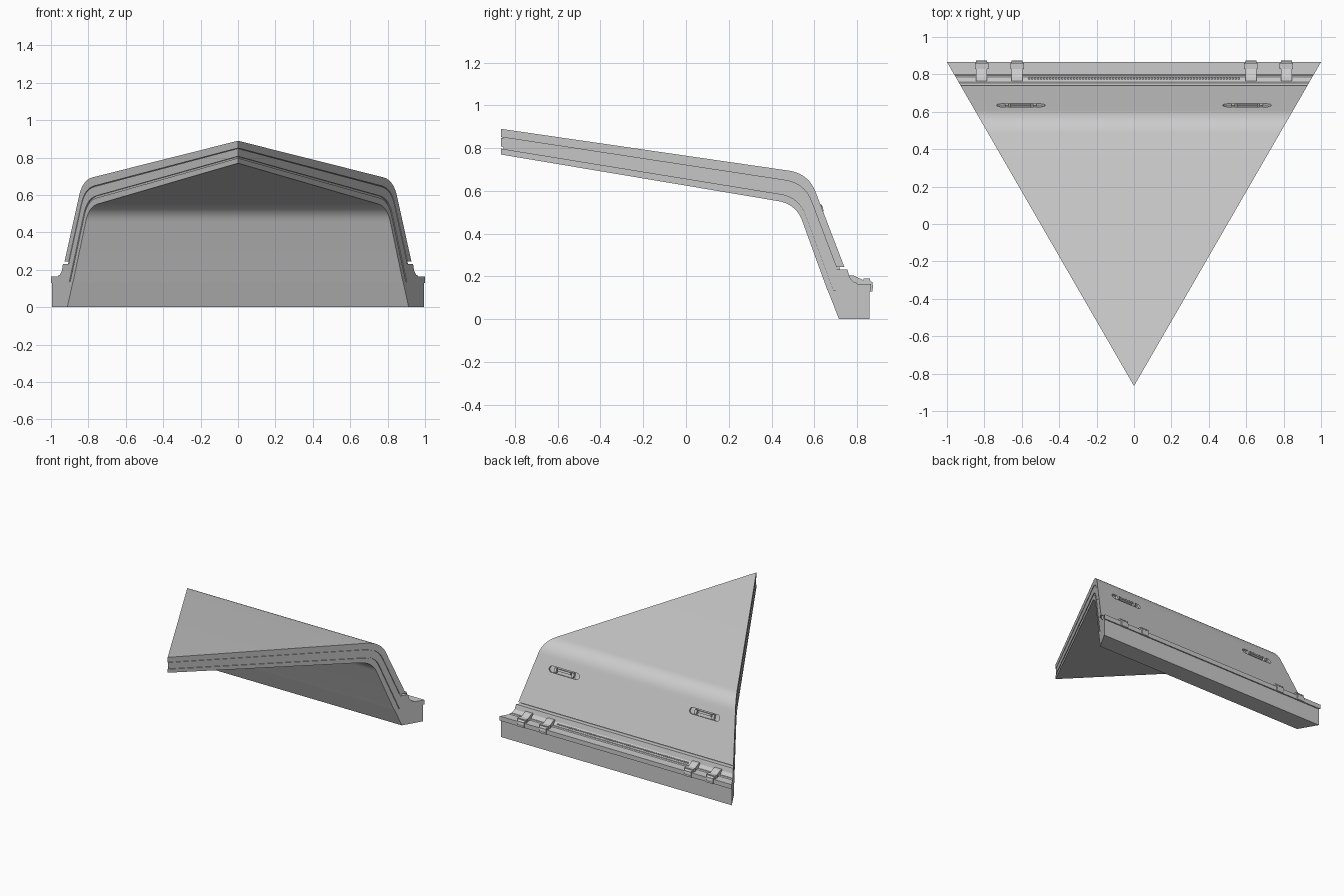
import bpy, bmesh, math
from mathutils import Matrix, Vector

if "Cube" in bpy.data.objects:
    bpy.data.objects.remove(bpy.data.objects["Cube"])

APEX = -0.866
ROOT3 = math.sqrt(3)


def finish(name, bm):
    bmesh.ops.remove_doubles(bm, verts=bm.verts, dist=1e-5)
    bmesh.ops.recalc_face_normals(bm, faces=bm.faces)
    me = bpy.data.meshes.new(name)
    bm.to_mesh(me)
    bm.free()
    ob = bpy.data.objects.new(name, me)
    bpy.context.collection.objects.link(ob)
    return ob


def smooth(ob):
    bpy.ops.object.select_all(action='DESELECT')
    ob.select_set(True)
    bpy.context.view_layer.objects.active = ob
    bpy.ops.object.shade_smooth_by_angle(angle=math.radians(25))


def loft(name, profile, left, right):
    """Sweep a (y, z) profile along x; left/right give x for each y."""
    bm = bmesh.new()
    a = [bm.verts.new((left(y), y, z)) for y, z in profile]
    b = [bm.verts.new((right(y), y, z)) for y, z in profile]
    n = len(profile)
    bm.faces.new(a)
    bm.faces.new(b[::-1])
    for i in range(n):
        j = (i + 1) % n
        bm.faces.new((a[i], a[j], b[j], b[i]))
    return finish(name, bm)


def wedge(name, profile, inset=0.0):
    half = lambda y: max(0.0, (y - APEX) / ROOT3 - inset)
    return loft(name, profile, lambda y: -half(y), half)


def path(t, z_end, y0, steps=12):
    """Roof-to-wall line; t = 0 is the outer skin, t = 1 the inner skin."""
    def line(start, corner, end, r):
        s, c, e = Vector(start), Vector(corner), Vector(end)
        p, q = c + (s - c).normalized() * r, c + (e - c).normalized() * r
        arc = [p.lerp(c, k / steps).lerp(c.lerp(q, k / steps), k / steps)
               for k in range(steps + 1)]
        return [s] + arc + [e]
    outer = line((y0, 0.89), (0.573, 0.681), (0.61 + (0.585 - z_end) / 2.615, z_end), 0.094)
    inner = line((y0, 0.77), (0.515, 0.538), (0.54 + (0.47 - z_end) / 2.765, z_end), 0.085)
    return [tuple(o.lerp(i, t)) for o, i in zip(outer, inner)]


def layer(name, t0, t1, z_end, inset=0.0):
    y0 = APEX + inset * ROOT3
    return wedge(name, path(t0, z_end, y0) + path(t1, z_end, y0)[::-1], inset)


# layered roof and wall, separated by narrow shadow grooves
shell = layer("outer_shell", 0, 0.32, 0.245)
smooth(layer("recessed_filler", 0.2, 0.9, 0.135, 0.008))
smooth(layer("middle_layer", 0.345, 0.69, 0.135, 0.001))
smooth(layer("inner_liner", 0.77, 1, 0.135))

# base block and gutter rail
wedge("base_block", [(0.715, 0), (0.857, 0), (0.857, 0.135), (0.663, 0.135)])
wedge("gutter_rail", [(0.70, 0.13), (0.866, 0.13), (0.866, 0.165), (0.80, 0.165),
                      (0.795, 0.172), (0.785, 0.172), (0.765, 0.195),
                      (0.755, 0.232), (0.70, 0.232)])

# local frame of the outer wall face, z axis pointing out of it
tilt = Matrix.Rotation(-math.atan2(2.615, 1), 4, 'X')


def wall_frame(x):
    return Matrix.Translation((x, 0.635, 0.585 - 2.615 * 0.025)) @ tilt


def box(name, size, matrix):
    bm = bmesh.new()
    bmesh.ops.create_cube(bm, size=1, matrix=matrix @ Matrix.Diagonal((*size, 1)))
    return finish(name, bm)


def stadium(name, length, width, depth, matrix):
    bm = bmesh.new()
    r, d, ring = width / 2, length / 2 - width / 2, []
    for side in (1, -1):
        for k in range(9):
            a = math.pi * (k / 8 - 0.5)
            ring.append(bm.verts.new((side * (d + r * math.cos(a)),
                                      side * r * math.sin(a), -depth)))
    f = bm.faces.new(ring)
    ext = bmesh.ops.extrude_face_region(bm, geom=[f])
    top = [v for v in ext["geom"] if isinstance(v, bmesh.types.BMVert)]
    bmesh.ops.translate(bm, verts=top, vec=(0, 0, 2 * depth))
    bmesh.ops.transform(bm, matrix=matrix, verts=bm.verts)
    return finish(name, bm)


# recessed slots with a latch bar and two pegs
for x in (-0.605, 0.605):
    fr = wall_frame(x)
    cut = stadium("slot_cutter", 0.26, 0.046, 0.014, fr)
    mod = shell.modifiers.new("slot", 'BOOLEAN')
    mod.operation, mod.solver, mod.object = 'DIFFERENCE', 'EXACT', cut
    bpy.context.view_layer.objects.active = shell
    bpy.ops.object.modifier_apply(modifier=mod.name)
    bpy.data.objects.remove(cut)
    box("slot_latch_bar", (0.11, 0.016, 0.022), fr @ Matrix.Translation((0, -0.006, -0.006)))
    for s in (-1, 1):
        box("slot_peg", (0.02, 0.034, 0.02), fr @ Matrix.Translation((s * 0.075, 0, -0.006)))
smooth(shell)

# hinge clips gripping the rail
clip = [(0.76, 0.19), (0.765, 0.206), (0.785, 0.203), (0.83, 0.182), (0.86, 0.182),
        (0.872, 0.172), (0.872, 0.13), (0.85, 0.13), (0.85, 0.16), (0.78, 0.165)]
for x in (-0.815, -0.625, 0.625, 0.815):
    loft("rail_clip", clip, lambda y: x - 0.03, lambda y: x + 0.03)
    box("clip_collar", (0.072, 0.03, 0.03), Matrix.Translation((x, 0.845, 0.175)))
    bm = bmesh.new()
    bmesh.ops.create_cone(bm, cap_ends=True, segments=20, radius1=0.024, radius2=0.024,
                          depth=0.06, matrix=Matrix.Translation((x, 0.851, 0.152))
                          @ Matrix.Rotation(math.pi / 2, 4, 'Y'))
    smooth(finish("clip_roller", bm))

# toothed strip in the gutter
tooth = box("gutter_teeth", (0.008, 0.012, 0.006), Matrix.Translation((-0.56, 0.776, 0.184)))
arr = tooth.modifiers.new("row", 'ARRAY')
arr.count = 71
arr.use_relative_offset = False
arr.use_constant_offset = True
arr.constant_offset_displace = (0.016, 0, 0)
